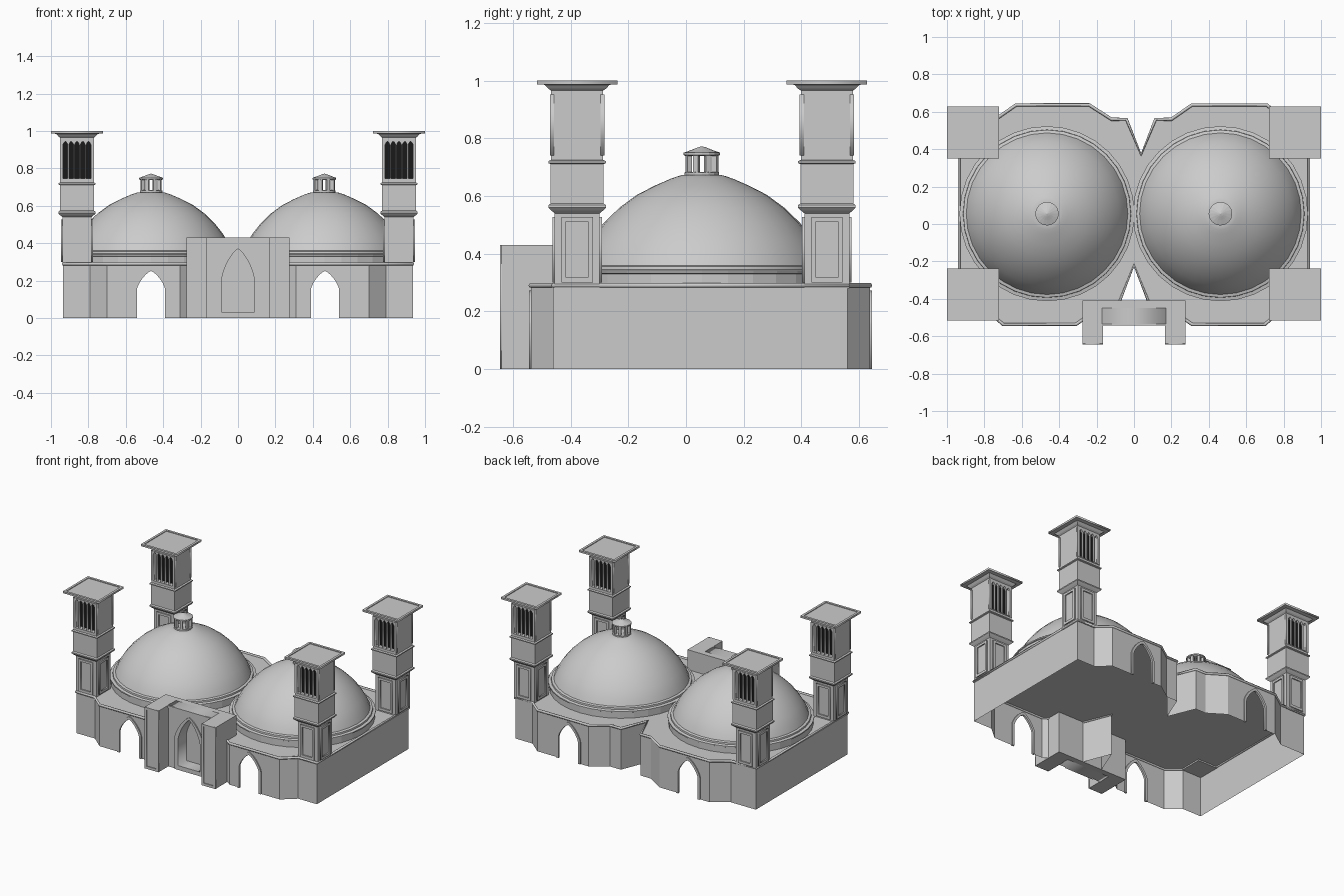
import bpy, bmesh, math
from mathutils import Matrix, Vector

if "Cube" in bpy.data.objects:
    bpy.data.objects.remove(bpy.data.objects["Cube"])

dark = bpy.data.materials.new("dark_opening")
dark.diffuse_color = (0.01, 0.01, 0.01, 1)
dark.use_nodes = True
dark.node_tree.nodes["Principled BSDF"].inputs["Base Color"].default_value = dark.diffuse_color


def finish(bm, name, smooth=False):
    me = bpy.data.meshes.new(name)
    bm.to_mesh(me)
    bm.free()
    ob = bpy.data.objects.new(name, me)
    bpy.context.collection.objects.link(ob)
    if smooth:
        bpy.ops.object.select_all(action='DESELECT')
        ob.select_set(True)
        bpy.context.view_layer.objects.active = ob
        bpy.ops.object.shade_smooth_by_angle(angle=math.radians(25))
    return ob


def box(name, x0, x1, y0, y1, z0, z1):
    bm = bmesh.new()
    bmesh.ops.create_cube(bm, size=1)
    for v in bm.verts:
        v.co = Vector(((x0 + x1) / 2 + v.co.x * (x1 - x0),
                       (y0 + y1) / 2 + v.co.y * (y1 - y0),
                       (z0 + z1) / 2 + v.co.z * (z1 - z0)))
    return finish(bm, name)


def lathe(name, profile, x, y, n, smooth=False):
    """Stack of n-sided rings; for n = 4 the radius is the half width."""
    k, off = (math.sqrt(2), math.pi / 4) if n == 4 else (1, 0)
    bm = bmesh.new()
    rings = [[bm.verts.new((x + k * r * math.cos(off + i * math.tau / n),
                            y + k * r * math.sin(off + i * math.tau / n), z))
              for i in range(n)] for r, z in profile]
    for a, b in zip(rings, rings[1:]):
        for i in range(n):
            j = (i + 1) % n
            bm.faces.new((a[i], a[j], b[j], b[i]))
    bm.faces.new(rings[0][::-1])
    bm.faces.new(rings[-1])
    return finish(bm, name, smooth)


def plate(name, loops, depth, mat, bevel=0.0):
    """Filled flat shape with holes (or a round rail along the loop when bevel > 0)."""
    cu = bpy.data.curves.new(name, 'CURVE')
    cu.dimensions = '3D' if bevel else '2D'
    if bevel:
        cu.bevel_depth, cu.bevel_resolution = bevel, 1
    else:
        cu.fill_mode, cu.extrude = 'BOTH', depth / 2
    for pts in loops:
        s = cu.splines.new('POLY')
        s.points.add(len(pts) - 1)
        for p, q in zip(s.points, pts):
            p.co = (q[0], q[1], 0, 1)
        s.use_cyclic_u = True
    ob = bpy.data.objects.new(name, cu)
    bpy.context.collection.objects.link(ob)
    ob.matrix_world = mat
    bpy.ops.object.select_all(action='DESELECT')
    ob.select_set(True)
    bpy.context.view_layer.objects.active = ob
    bpy.ops.object.convert(target='MESH')
    return bpy.context.object


def facing(x, y, turn=0):
    """Upright plate: local x across, local y up, facing -y turned about z."""
    return (Matrix.Translation((x, y, 0)) @ Matrix.Rotation(turn, 4, 'Z')
            @ Matrix.Rotation(math.pi / 2, 4, 'X'))


def rect(x0, x1, z0, z1):
    return [(x0, z0), (x1, z0), (x1, z1), (x0, z1)]


def arch(w, z0, spring, top, cx=0, n=16):
    pts = [(cx + w, z0)]
    for i in range(n + 1):
        u = math.cos(math.pi * i / n)
        pts.append((cx + w * u, spring + (top - spring) * (1 - abs(u) ** 1.35) ** 0.7))
    return pts + [(cx - w, z0)]


# Body outline, anticlockwise from the front notch
H, F, B = 0.29, -0.537, 0.637
outline = [(0, -0.22), (0.095, -0.46), (0.2, -0.46), (0.31, F), (0.70, F), (0.79, -0.46),
           (0.935, -0.46), (0.935, 0.56), (0.80, 0.56), (0.71, B), (0.31, B), (0.2, 0.56),
           (0.115, 0.56), (0.038, 0.37), (-0.04, 0.56), (-0.12, 0.56), (-0.24, B), (-0.63, B),
           (-0.74, 0.56), (-0.935, 0.56), (-0.935, -0.46), (-0.79, -0.46), (-0.70, F),
           (-0.31, F), (-0.2, -0.46), (-0.095, -0.46)]
plate("roof", [outline], 0, Matrix.Translation((0, 0, H)))
plate("wall_cornice", [outline], 0, Matrix.Translation((0, 0, H)), bevel=0.009)

# Walls: plain panels, and door panels where the outline is furthest out
bm = bmesh.new()
for (ax, ay), (bx, by) in zip(outline, outline[1:] + outline[:1]):
    if ay == by and ay in (F, B):
        cx = math.copysign(0.465, ax)
        lo, hi = min(ax, bx), max(ax, bx)
        hole = arch(0.076, 0, 0.15, 0.252, cx)
        plate("door_wall", [[(lo, 0)] + hole[::-1] + [(hi, 0), (hi, H), (lo, H)]], 0, facing(0, ay))
        rim = arch(0.093, 0, 0.155, 0.272, cx)
        plate("door_trim", [rim + hole[::-1]], 0.014, facing(0, ay))
    else:
        bm.faces.new([bm.verts.new(c) for c in
                      ((ax, ay, 0), (bx, by, 0), (bx, by, H), (ax, ay, H))])
finish(bm, "plain_walls")

# Entrance portal with niche and side wings
P = 0.43
box("portal_back", -0.17, 0.17, -0.45, -0.41, 0, P)
niche = arch(0.086, 0.03, 0.21, 0.37)
plate("portal_front", [rect(-0.17, 0.17, 0, P), niche], 0.085, facing(0, -0.4925))
plate("niche_trim", [arch(0.115, 0.0, 0.215, 0.388), niche], 0.014, facing(0, -0.536))
box("portal_cornice", -0.17, 0.17, -0.542, -0.53, 0.415, P)
for s in (-1, 1):
    x0, x1 = sorted((s * 0.167, s * 0.275))
    box("portal_wing", x0, x1, -0.639, -0.41, 0, P)
    plate("wing_frame", [rect(x0, x1, 0, P), rect(x0 + 0.017, x1 - 0.017, 0.018, 0.415)],
          0.008, facing(0, -0.641))

# Domes with drum, rim and open lantern
CY = 0.055
for cx in (-0.465, 0.462):
    lathe("dome_drum", [(0.462, H), (0.462, 0.33), (0.468, 0.333), (0.468, 0.341),
                        (0.45, 0.345)], cx, CY, 32)
    lathe("dome", [(0.45, 0.34), (0.448, 0.356), (0.432, 0.36), (0.415, 0.40), (0.385, 0.45),
                   (0.34, 0.507), (0.285, 0.56), (0.225, 0.604), (0.165, 0.635), (0.11, 0.659),
                   (0.085, 0.668), (0.07, 0.672)], cx, CY, 32, True)
    lathe("lantern_base", [(0.06, 0.665), (0.06, 0.682), (0.05, 0.684)], cx, CY, 16)
    for i in range(8):
        ob = box("lantern_post", 0.04, 0.058, -0.009, 0.009, 0.675, 0.745)
        ob.location = (cx, CY, 0)
        ob.rotation_euler.z = (i + 0.5) * math.tau / 8
    lathe("lantern_cap", [(0.055, 0.738), (0.063, 0.742), (0.063, 0.75), (0.035, 0.76),
                          (0.015, 0.768), (0.002, 0.772)], cx, CY, 16)

# Four wind towers
for tx in (-0.861, 0.861):
    for ty in (-0.377, 0.488):
        lathe("tower_shaft", [(0.078, 0.28), (0.078, 0.54), (0.09, 0.55), (0.1, 0.56), (0.1, 0.568),
                              (0.092, 0.574), (0.092, 0.711), (0.1, 0.714), (0.1, 0.721),
                              (0.09, 0.725), (0.09, 0.742)], tx, ty, 4)
        lathe("tower_corbel", [(0.09, 0.948), (0.09, 0.965), (0.1, 0.972), (0.112, 0.985),
                               (0.138, 0.988), (0.138, 0.995)], tx, ty, 4)
        plate("tower_cap_rim", [rect(-0.139, 0.139, -0.139, 0.139),
                                rect(-0.123, 0.123, -0.123, 0.123)],
              0.013, Matrix.Translation((tx, ty, 0.9935)))
        for s in (-1, 1):
            x0, x1 = sorted((tx + s * 0.076, tx + s * 0.09))
            box("tower_side_wall", x0, x1, ty - 0.09, ty + 0.09, 0.74, 0.95)
            slots = [arch(0.0125, 0.745, 0.925, 0.945, -0.062 + 0.031 * i, 8) for i in range(5)]
            plate("tower_grille", [rect(-0.092, 0.092, 0.74, 0.952)] + slots,
                  0.014, facing(tx, ty + s * 0.087))
        core = box("tower_dark_core", tx - 0.077, tx + 0.077, ty - 0.055, ty + 0.055, 0.74, 0.95)
        core.data.materials.append(dark)
        for i in range(4):
            a = i * math.pi / 2
            plate("pedestal_panel", [rect(-0.054, 0.054, 0.30, 0.528),
                                     rect(-0.038, 0.038, 0.318, 0.512)],
                  0.012, facing(tx + 0.08 * math.sin(a), ty - 0.08 * math.cos(a), a))
